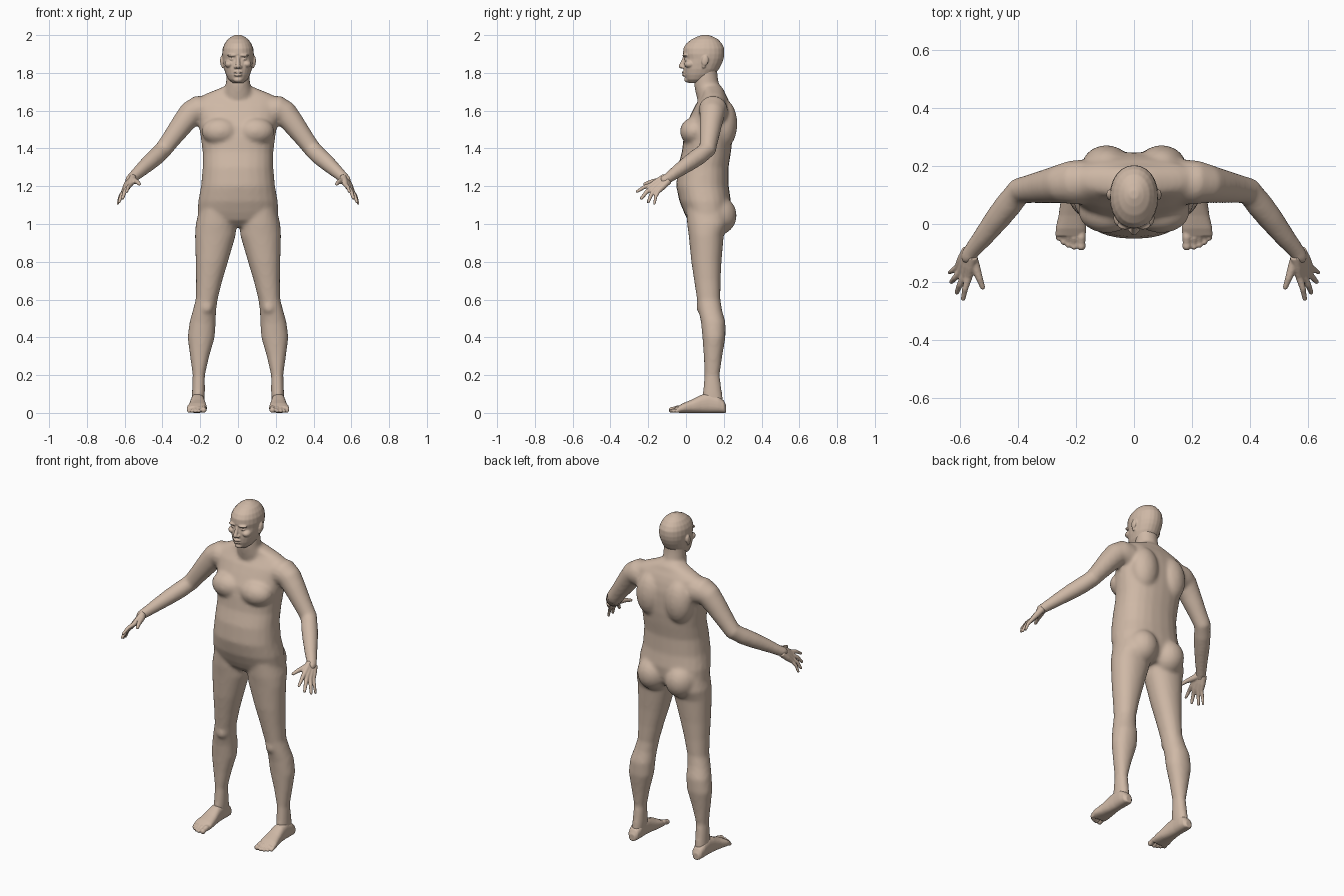
import bpy, bmesh, math
from mathutils import Vector, Matrix

skin = bpy.data.materials.new("skin")
skin.diffuse_color = (0.62, 0.48, 0.38, 1)
BOTH, MID = (1, -1), (1,)


def loft(bm, rings, sides=MID, power=2.0, n=24):
    """Skin a closed tube over rings given as (centre, half axis u, half axis v)."""
    for s in sides:
        flip = Vector((s, 1, 1))
        loops = []
        for c, u, v in rings:
            loop = []
            for i in range(n):
                a = 2 * math.pi * i / n
                ca, sa = math.cos(a), math.sin(a)
                p = (Vector(c) + Vector(u) * math.copysign(abs(ca) ** (2 / power), ca)
                     + Vector(v) * math.copysign(abs(sa) ** (2 / power), sa))
                loop.append(bm.verts.new(p * flip))
            loops.append(loop)
        for a, b in zip(loops, loops[1:]):
            for i in range(n):
                j = (i + 1) % n
                bm.faces.new((a[i], a[j], b[j], b[i]))
        bm.faces.new(loops[0])
        bm.faces.new(loops[-1])


def stack(bm, rows, sides=MID, power=2.0):
    """Horizontal sections: z, x min, x max, y front, y back."""
    loft(bm, [(((a + b) / 2, (f + k) / 2, z), ((b - a) / 2, 0, 0), (0, (k - f) / 2, 0))
              for z, a, b, f, k in rows], sides, power)


def ball(bm, c, r, sides=MID, tilt=0):
    for s in sides:
        m = (Matrix.Translation((c[0] * s, c[1], c[2])) @ Matrix.Rotation(tilt, 4, 'X')
             @ Matrix.Diagonal((*r, 1)))
        bmesh.ops.create_uvsphere(bm, u_segments=20, v_segments=14, radius=1, matrix=m)


def tube(bm, pts, sides=MID):
    """Round limb along points (x, y, z, radius) with a rounded end."""
    ps = [Vector(p[:3]) for p in pts]
    rings = []
    for i, p in enumerate(ps):
        t = (ps[min(i + 1, len(ps) - 1)] - ps[max(i - 1, 0)]).normalized()
        u = t.cross(Vector((0.3, 0.2, 1))).normalized()
        rings.append((p, u * pts[i][3], t.cross(u) * pts[i][3]))
    loft(bm, rings, sides, n=16)
    ball(bm, pts[-1][:3], (pts[-1][3],) * 3, sides)


def finish(bm, name, voxel, smooth):
    """Fuse the overlapping masses into one smooth skin."""
    bmesh.ops.recalc_face_normals(bm, faces=bm.faces)
    me = bpy.data.meshes.new(name)
    bm.to_mesh(me)
    bm.free()
    me.materials.append(skin)
    ob = bpy.data.objects.new(name, me)
    bpy.context.collection.objects.link(ob)
    rm = ob.modifiers.new("fuse", 'REMESH')
    rm.mode, rm.voxel_size, rm.use_smooth_shade = 'VOXEL', voxel, True
    sm = ob.modifiers.new("relax", 'SMOOTH')
    sm.factor, sm.iterations = 0.5, smooth


# Body: trunk
bm = bmesh.new()
trunk = [(.985, .09, .05, .19), (1.02, .18, .01, .22), (1.06, .213, -.01, .232),
         (1.12, .211, -.035, .238), (1.2, .196, -.052, .226), (1.3, .187, -.044, .225),
         (1.38, .187, -.022, .238), (1.45, .196, -.014, .246), (1.52, .206, -.002, .248),
         (1.58, .215, .025, .246), (1.63, .225, .05, .235), (1.665, .215, .075, .222),
         (1.69, .17, .088, .208), (1.715, .105, .085, .198), (1.735, .06, .08, .18)]
stack(bm, [(z, -h, h, f, k) for z, h, f, k in trunk], power=2.3)
# neck
stack(bm, [(1.62, -.09, .09, .07, .22), (1.69, -.078, .078, .052, .195),
           (1.74, -.064, .064, .042, .174), (1.79, -.062, .062, .045, .167),
           (1.84, -.06, .06, .06, .165)])
# chest, shoulder blades, buttocks, knees
ball(bm, (.093, .045, 1.49), (.1, .077, .075), BOTH)
ball(bm, (.095, .2, 1.53), (.085, .072, .13), BOTH)
ball(bm, (.093, .165, 1.045), (.094, .104, .105), BOTH)
ball(bm, (.165, .085, .56), (.035, .03, .04), BOTH)
# legs
stack(bm, [(1.1, .02, .2, 0, .22), (1.0, .008, .224, .006, .225), (.94, .012, .228, .014, .2),
           (.8, .053, .224, .028, .188), (.7, .083, .222, .043, .183), (.6, .108, .224, .058, .182),
           (.54, .116, .24, .067, .192), (.48, .118, .257, .079, .209), (.4, .123, .267, .087, .209),
           (.3, .152, .254, .094, .192), (.2, .175, .24, .098, .178), (.1, .175, .244, .088, .192),
           (.04, .18, .245, .085, .2)], BOTH, 2.15)
# arms
tube(bm, [(.17, .145, 1.6, .078), (.215, .143, 1.603, .077), (.25, .139, 1.585, .068),
          (.29, .132, 1.535, .061), (.34, .124, 1.468, .053), (.395, .114, 1.395, .047),
          (.43, .07, 1.36, .047), (.47, .02, 1.325, .044), (.52, -.045, 1.28, .036),
          (.562, -.096, 1.242, .029), (.572, -.112, 1.233, .028)], BOTH)
finish(bm, "body", .01, 8)

# Head
bm = bmesh.new()
skull = [(1.747, .028, .014, .08), (1.765, .05, -.002, .12), (1.79, .064, -.01, .152),
         (1.82, .074, -.013, .174), (1.85, .079, -.013, .19), (1.875, .082, -.009, .199),
         (1.9, .084, -.016, .203), (1.93, .081, -.014, .202), (1.955, .071, .001, .19),
         (1.978, .054, .03, .17), (1.992, .034, .06, .143), (2.001, .014, .088, .116)]
stack(bm, [(z, -h, h, f, k) for z, h, f, k in skull], power=2.1)
# nose
tube(bm, [(0, -.004, 1.89, .009), (0, -.016, 1.86, .01), (0, -.026, 1.836, .013)])
ball(bm, (.013, -.016, 1.831), (.009, .013, .008), BOTH)
# lips and chin
ball(bm, (0, -.01, 1.803), (.024, .014, .006))
ball(bm, (0, -.008, 1.788), (.021, .014, .007))
ball(bm, (0, .008, 1.764), (.024, .018, .015))
# brows, eyes, cheekbones
ball(bm, (.03, -.002, 1.893), (.028, .018, .008), BOTH)
ball(bm, (.031, .002, 1.872), (.014, .011, .007), BOTH)
ball(bm, (.047, .02, 1.846), (.024, .03, .02), BOTH)
# ears: rim and lobe
ball(bm, (.086, .101, 1.864), (.009, .018, .028), BOTH, -.2)
ball(bm, (.081, .094, 1.838), (.007, .01, .014), BOTH)
finish(bm, "head", .004, 3)

# Hands: knuckle, fingertip and radius of each finger
fingers = [((.57, -.183, 1.207), (.589, -.258, 1.172), .0105),
           ((.584, -.177, 1.192), (.611, -.236, 1.136), .011),
           ((.598, -.165, 1.179), (.63, -.2, 1.116), .0105),
           ((.608, -.148, 1.171), (.636, -.167, 1.108), .009)]
wrist, across = Vector((.566, -.102, 1.239)), Vector((.6, .58, -.55))
for side, label in ((1, "left"), (-1, "right")):
    bm = bmesh.new()
    for i, (k, t, r) in enumerate(fingers):
        root = wrist + across * (i - 1.5) * .011
        k, t = Vector(k), Vector(t)
        bend = k.lerp(t, .5) + Vector((.003, -.003, .005))
        tube(bm, [(*root, .019), (*root.lerp(k, .55), .017), (*k, r + .0025),
                  (*bend, r), (*t, r * .75)], (side,))
    tube(bm, [(.563, -.105, 1.237, .02), (.548, -.145, 1.228, .017),
              (.533, -.188, 1.222, .012), (.522, -.218, 1.212, .009)], (side,))
    finish(bm, label + "_hand", .004, 3)

# Feet: sections along y (y, half width, height), then five toes
foot = [(.213, .018, .04), (.2, .031, .065), (.17, .036, .09), (.12, .036, .105), (.08, .039, .095),
        (.03, .046, .07), (-.015, .053, .052), (-.042, .052, .036)]
toes = [(.182, -.076, .0155), (.207, -.078, .011), (.226, -.072, .0105),
        (.243, -.062, .0105), (.259, -.048, .0105)]
for side, label in ((1, "left"), (-1, "right")):
    bm = bmesh.new()
    loft(bm, [((.214 + max(0, .03 - y) * .07, y, h / 2), (w, 0, 0), (0, 0, h / 2))
              for y, w, h in foot], (side,), 2.5)
    for x, y, r in toes:
        tube(bm, [(x, -.01, .022, r), (x, y + .03, .024, r), (x, y + .012, r + .003, r * .9),
                  (x, y, r, r)], (side,))
    finish(bm, label + "_foot", .004, 3)
